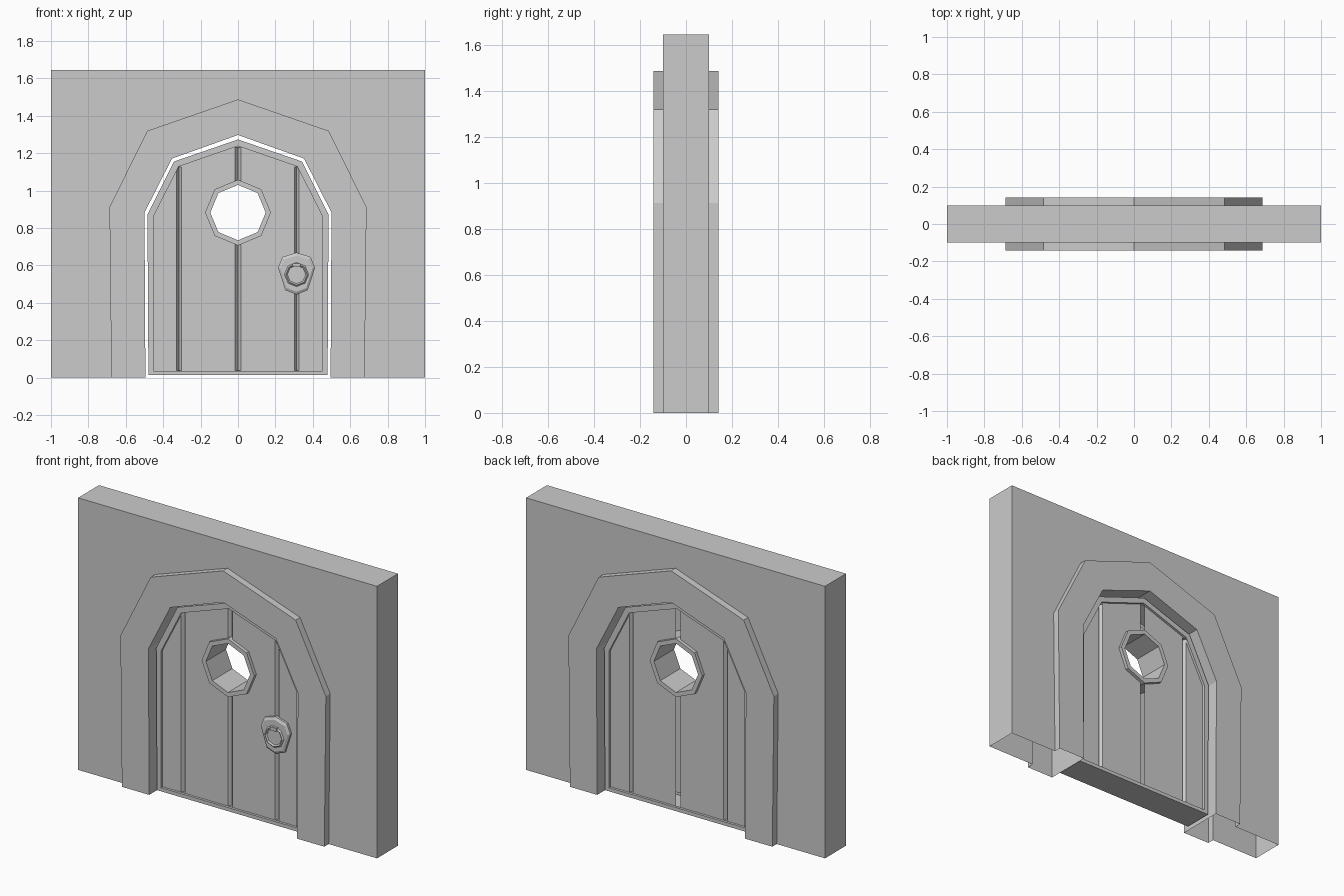
import bpy, bmesh, math

cube = bpy.data.objects.get("Cube")
if cube:
    bpy.data.objects.remove(cube, do_unlink=True)

grey = bpy.data.materials.new("plain_grey")
grey.use_nodes = True
grey.diffuse_color = (0.6, 0.6, 0.6, 1)
grey.node_tree.nodes["Principled BSDF"].inputs["Base Color"].default_value = (0.6, 0.6, 0.6, 1)


def finish(name, bm):
    mesh = bpy.data.meshes.new(name)
    bm.to_mesh(mesh)
    bm.free()
    mesh.materials.append(grey)
    obj = bpy.data.objects.new(name, mesh)
    bpy.context.collection.objects.link(obj)
    return obj


def loft(name, rings, cyclic=False):
    """Skin matching rings of points; cap the ends unless cyclic."""
    bm = bmesh.new()
    rows = [[bm.verts.new(p) for p in ring] for ring in rings]
    n = len(rows[0])
    for r in range(len(rows) if cyclic else len(rows) - 1):
        a, b = rows[r], rows[(r + 1) % len(rows)]
        for i in range(n):
            j = (i + 1) % n
            bm.faces.new((a[i], a[j], b[j], b[i]))
    if not cyclic:
        bm.faces.new(rows[0])
        bm.faces.new(rows[-1])
    bmesh.ops.recalc_face_normals(bm, faces=bm.faces[:])
    return finish(name, bm)


def at_y(outline, y):
    return [(x, y, z) for x, z in outline]


def prism(name, outline, y0, y1):
    return loft(name, [at_y(outline, y0), at_y(outline, y1)])


def arch(half, top):
    """Symmetrical arch path, from left foot over the top to right foot."""
    return [(-x, z) for x, z in half] + [(0, top)] + list(reversed(half))


def ngon(cx, cz, r, sides=8):
    return [(cx + r * math.cos(math.tau * i / sides), cz + r * math.sin(math.tau * i / sides))
            for i in range(sides)]


def strip(bm, path, y0, y1):
    for a, b in zip(path, path[1:]):
        pts = at_y((a, b), y0) + at_y((b, a), y1)
        bm.faces.new([bm.verts.new(p) for p in pts])


def plates(bm, path, y):
    """Matching faces at the front and the back, outline running clockwise."""
    bm.faces.new([bm.verts.new(p) for p in at_y(path[::-1], -y)])
    bm.faces.new([bm.verts.new(p) for p in at_y(path, y)])


def shell(name, bm):
    bmesh.ops.remove_doubles(bm, verts=bm.verts[:], dist=0.0001)
    return finish(name, bm)


WALL_Y, FRAME_Y, DOOR_Y, PANEL_Y = 0.1, 0.142, 0.09, 0.075
frame_outer = arch([(0.677, 0), (0.687, 0.912), (0.485, 1.319)], 1.487)
frame_inner = arch([(0.495, 0), (0.5, 0.882), (0.353, 1.171)], 1.297)
door_outer = arch([(0.479, 0.013), (0.484, 0.872), (0.342, 1.155)], 1.273)
door_inner = arch([(0.453, 0.035), (0.452, 0.861), (0.317, 1.128)], 1.238)

# Wall, open underneath
wall_path = [(-1, 0), (-1, 1.645), (1, 1.645), (1, 0)]
bm = bmesh.new()
plates(bm, wall_path + frame_outer[::-1], WALL_Y)
strip(bm, wall_path, -WALL_Y, WALL_Y)
shell("wall", bm)

# Arched frame standing proud of the wall on both sides, open underneath
bm = bmesh.new()
plates(bm, frame_outer + frame_inner[::-1], FRAME_Y)
strip(bm, frame_outer, -FRAME_Y, -WALL_Y)
strip(bm, frame_outer, WALL_Y, FRAME_Y)
strip(bm, frame_inner[::-1], -FRAME_Y, FRAME_Y)
shell("door_frame", bm)

# Door slab with recessed panels, plank grooves and a window hole
door = prism("door", door_outer, -DOOR_Y, DOOR_Y)
WIN_Z = 0.882
cutters = [prism("window_cutter", ngon(0, WIN_Z, 0.16), -0.3, 0.3)]
for s in (-1, 1):
    cutters.append(prism("panel_cutter", door_inner, s * PANEL_Y, s * 0.2))
    for x, w, top in ((-0.316, 0.013, 1.126), (0, 0.016, 1.23), (0.314, 0.013, 1.126)):
        tri = [(x - w, s * PANEL_Y), (x, s * (PANEL_Y - 0.02)), (x + w, s * PANEL_Y),
               (x + w, s * 0.083), (x - w, s * 0.083)]
        cutters.append(loft("groove_cutter", [[(px, py, z) for px, py in tri]
                                              for z in (0.037, top)]))
for c in cutters:
    c.hide_render = True
    mod = door.modifiers.new(c.name, "BOOLEAN")
    mod.operation, mod.solver, mod.object = "DIFFERENCE", "EXACT", c
bpy.context.view_layer.update()
result = bpy.data.meshes.new_from_object(
    door.evaluated_get(bpy.context.evaluated_depsgraph_get()))
door.modifiers.clear()
door.data = result
for c in cutters:
    bpy.data.objects.remove(c, do_unlink=True)

# Octagonal window rim through the door
outer, inner = ngon(0, WIN_Z, 0.176), ngon(0, WIN_Z, 0.148)
loft("window_rim", [at_y(outer, -0.096), at_y(outer, 0.096),
                    at_y(inner, 0.096), at_y(inner, -0.096)], cyclic=True)

# Handle plate with a chamfered edge, front only
HX, HZ = 0.313, 0.551
half = [(0.06, -0.084), (0.099, 0.037), (0.075, 0.094)]
shape = [(0, -0.107)] + half + [(0, 0.117)] + [(-x, z) for x, z in reversed(half)]


def scaled(k):
    return [(HX + x * k, HZ + z * k) for x, z in shape]


loft("handle_plate", [at_y(scaled(1), -0.07), at_y(scaled(1), -0.088),
                      at_y(scaled(0.86), -0.096)])

# Pull ring and the staple that holds it
loft("pull_ring", [at_y(ngon(HX, HZ, r), y) for r, y in
                   ((0.065, -0.1), (0.057, -0.108), (0.049, -0.1), (0.057, -0.092))],
     cyclic=True)
staple = [(HX - 0.024, HZ + 0.06), (HX - 0.018, HZ + 0.04),
          (HX + 0.018, HZ + 0.04), (HX + 0.024, HZ + 0.06)]
prism("ring_staple", staple, -0.09, -0.112)
